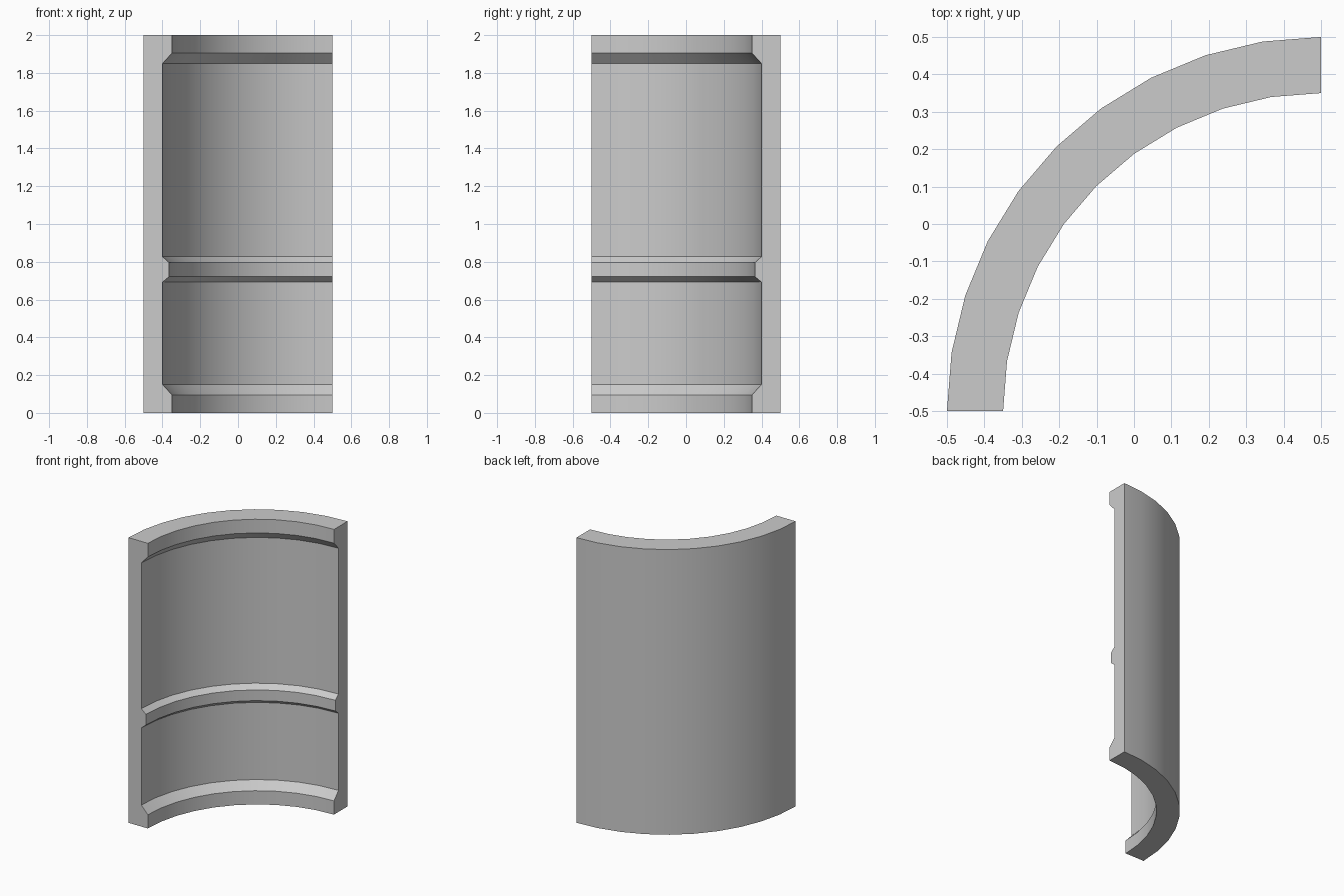
import bpy, bmesh, math

if "Cube" in bpy.data.objects:
    bpy.data.objects.remove(bpy.data.objects["Cube"])

# Wall cross-section as (radius, height): flat outside, lipped and ribbed inside
half_lip = [(0.85, 0.0), (0.85, 0.096), (0.90, 0.151)]
rib = [(0.90, 0.692), (0.865, 0.721), (0.865, 0.796), (0.90, 0.827)]
top_lip = [(r, 2.0 - z) for r, z in reversed(half_lip)]
profile = [(1.0, 0.0)] + half_lip + rib + top_lip + [(1.0, 2.0)]

SEGMENTS = 10
CENTRE = (0.5, -0.5)

# Sweep the section through a quarter turn
bm = bmesh.new()
rings = []
for i in range(SEGMENTS + 1):
    a = math.pi / 2 * (1 + i / SEGMENTS)
    rings.append([bm.verts.new((CENTRE[0] + r * math.cos(a),
                                CENTRE[1] + r * math.sin(a), z))
                  for r, z in profile])
n = len(profile)
for a, b in zip(rings, rings[1:]):
    for j in range(n):
        k = (j + 1) % n
        bm.faces.new((a[j], a[k], b[k], b[j]))

# Close the two cut ends
bm.faces.new(rings[0])
bm.faces.new(rings[-1])
bmesh.ops.recalc_face_normals(bm, faces=bm.faces)

mesh = bpy.data.meshes.new("curved_wall_panel")
bm.to_mesh(mesh)
bm.free()
panel = bpy.data.objects.new("curved_wall_panel", mesh)
bpy.context.collection.objects.link(panel)

# Smooth around the curve, crisp at lips and rib
bpy.context.view_layer.objects.active = panel
panel.select_set(True)
bpy.ops.object.shade_smooth_by_angle(angle=math.radians(30))
